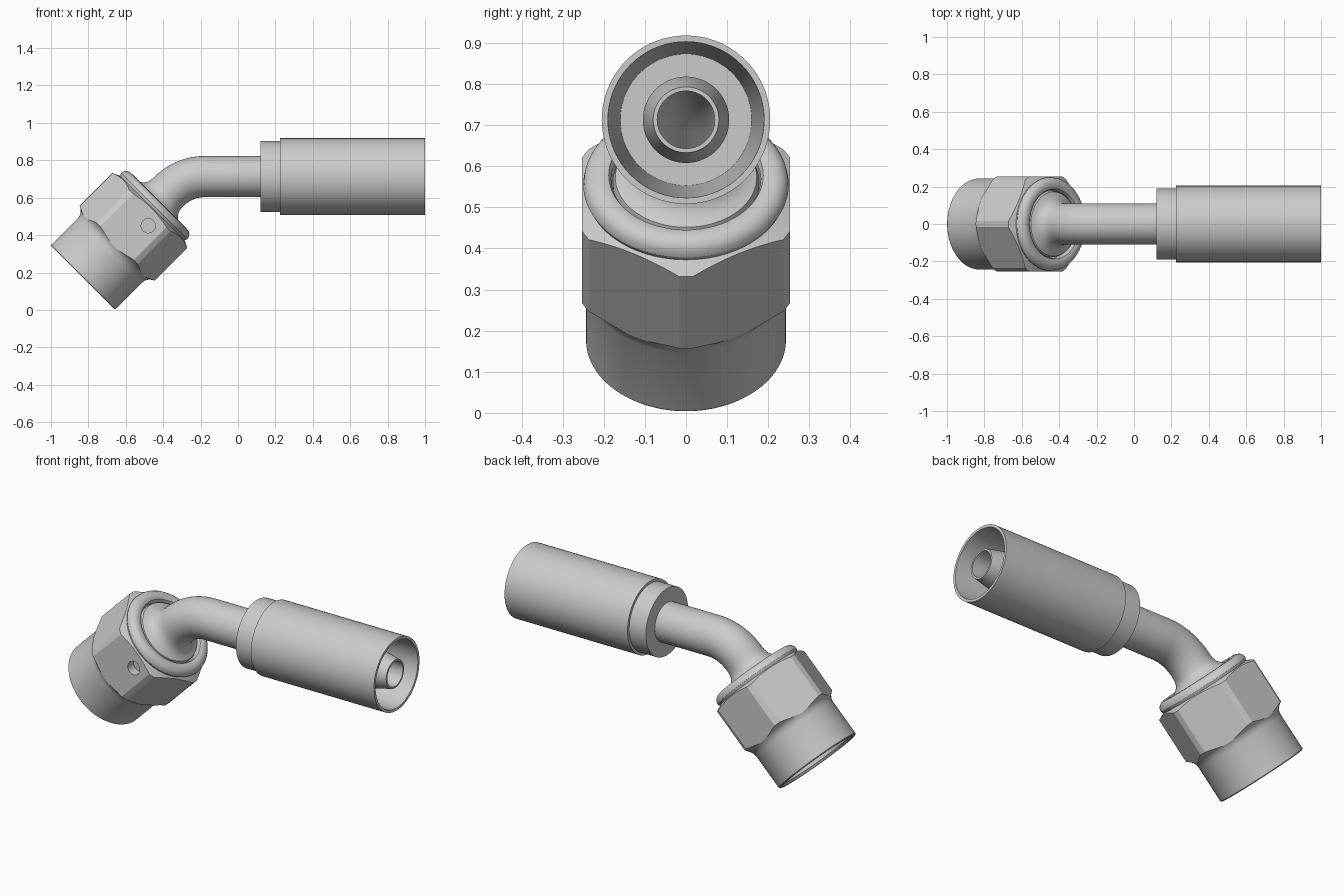
import bpy, bmesh
from math import sin, cos, pi, radians, sqrt

if "Cube" in bpy.data.objects:
    bpy.data.objects.remove(bpy.data.objects["Cube"])

Q = radians(45)
HOSE_Z = 0.713


def on_nut(s, r):
    """Ring at distance s up the tilted nut axis: (x, z, tilt, radius)."""
    return (-0.83 + s * cos(Q), 0.173 + s * sin(Q), Q, r)


def on_hose(x, r):
    """Ring on the horizontal hose axis."""
    return (x, HOSE_Z, 0.0, r)


def on_bend(t, r):
    R = 0.27
    return (-0.178 - R * sin(t), HOSE_Z - R + R * cos(t), t, r)


def skin(name, rings, n=72, closed=True, phase=0.0):
    """Join a chain of circular rings; closed chains make hollow parts."""
    bm = bmesh.new()
    loops = []
    for x, z, t, r in rings:
        loop = []
        for i in range(n):
            a = 2 * pi * i / n + phase
            loop.append(bm.verts.new((x - sin(t) * r * sin(a), r * cos(a), z + cos(t) * r * sin(a))))
        loops.append(loop)
    m = len(loops)
    for k in range(m if closed else m - 1):
        p, q = loops[k], loops[(k + 1) % m]
        for i in range(n):
            j = (i + 1) % n
            bm.faces.new((p[i], p[j], q[j], q[i]))
    if not closed:
        bm.faces.new(loops[0])
        bm.faces.new(loops[-1])
    bmesh.ops.recalc_face_normals(bm, faces=bm.faces)
    me = bpy.data.meshes.new(name)
    bm.to_mesh(me)
    bm.free()
    ob = bpy.data.objects.new(name, me)
    bpy.context.collection.objects.link(ob)
    return ob


def activate(ob):
    bpy.ops.object.select_all(action='DESELECT')
    ob.select_set(True)
    bpy.context.view_layer.objects.active = ob


def boolean(ob, cutter, op):
    mod = ob.modifiers.new(op.title(), 'BOOLEAN')
    mod.operation, mod.object, mod.solver = op, cutter, 'EXACT'
    activate(ob)
    bpy.ops.object.modifier_apply(modifier=mod.name)
    bpy.data.objects.remove(cutter)


# Crimp sleeve with its narrower collar, open at the hose end
sleeve = skin("crimp_sleeve", [on_hose(x, r) for x, r in (
    (0.12, 0.10), (0.12, 0.19), (0.225, 0.19), (0.225, 0.205),
    (1.0, 0.205), (1.0, 0.19), (0.30, 0.16), (0.30, 0.10))])

# Hose stem, bent tube and flared nose as one hollow sweep
BORE = 0.07
bend = [radians(45 * i / 12) for i in range(13)]
outer = [on_hose(0.99, 0.08), on_hose(0.87, 0.105), on_hose(0.2, 0.105), on_hose(0.15, 0.11)]
outer += [on_bend(t, 0.11) for t in bend]
nose = [on_nut(s, r) for s, r in (
    (0.63, 0.111), (0.605, 0.118), (0.587, 0.132), (0.574, 0.15), (0.566, 0.172), (0.55, 0.178),
    (0.398, 0.178), (0.398, 0.20), (0.30, 0.20), (0.30, 0.185), (0.42, 0.09), (0.42, BORE))]
inner = [on_bend(t, BORE) for t in reversed(bend)] + [on_hose(0.99, BORE)]
tube = skin("bent_tube_stem", outer + nose + inner)

# Swivel nut: turned profile trimmed by a hexagonal prism
nut = skin("swivel_nut", [on_nut(s, r) for s, r in (
    (0.0, 0.222), (0.0, 0.239), (0.005, 0.243), (0.205, 0.243), (0.226, 0.247), (0.242, 0.257),
    (0.253, 0.270), (0.260, 0.283), (0.507, 0.283), (0.526, 0.244),
    (0.540, 0.250), (0.556, 0.247), (0.569, 0.237), (0.577, 0.222), (0.578, 0.203),
    (0.573, 0.188), (0.562, 0.182), (0.40, 0.182), (0.40, 0.213), (0.012, 0.213))], n=96)
hexagon = skin("hex_cutter", [on_nut(s, 0.253 * 2 / sqrt(3)) for s in (-0.1, 0.7)],
               n=6, closed=False, phase=pi / 6)
boolean(nut, hexagon, 'INTERSECT')

# Small drilled hole in the front flat
bpy.ops.mesh.primitive_cylinder_add(vertices=24, radius=0.038, depth=0.12,
                                    location=(-0.48, -0.26, 0.45), rotation=(pi / 2, 0, 0))
boolean(nut, bpy.context.object, 'DIFFERENCE')

for part in (sleeve, tube, nut):
    activate(part)
    bpy.ops.object.shade_smooth_by_angle(angle=radians(28))
